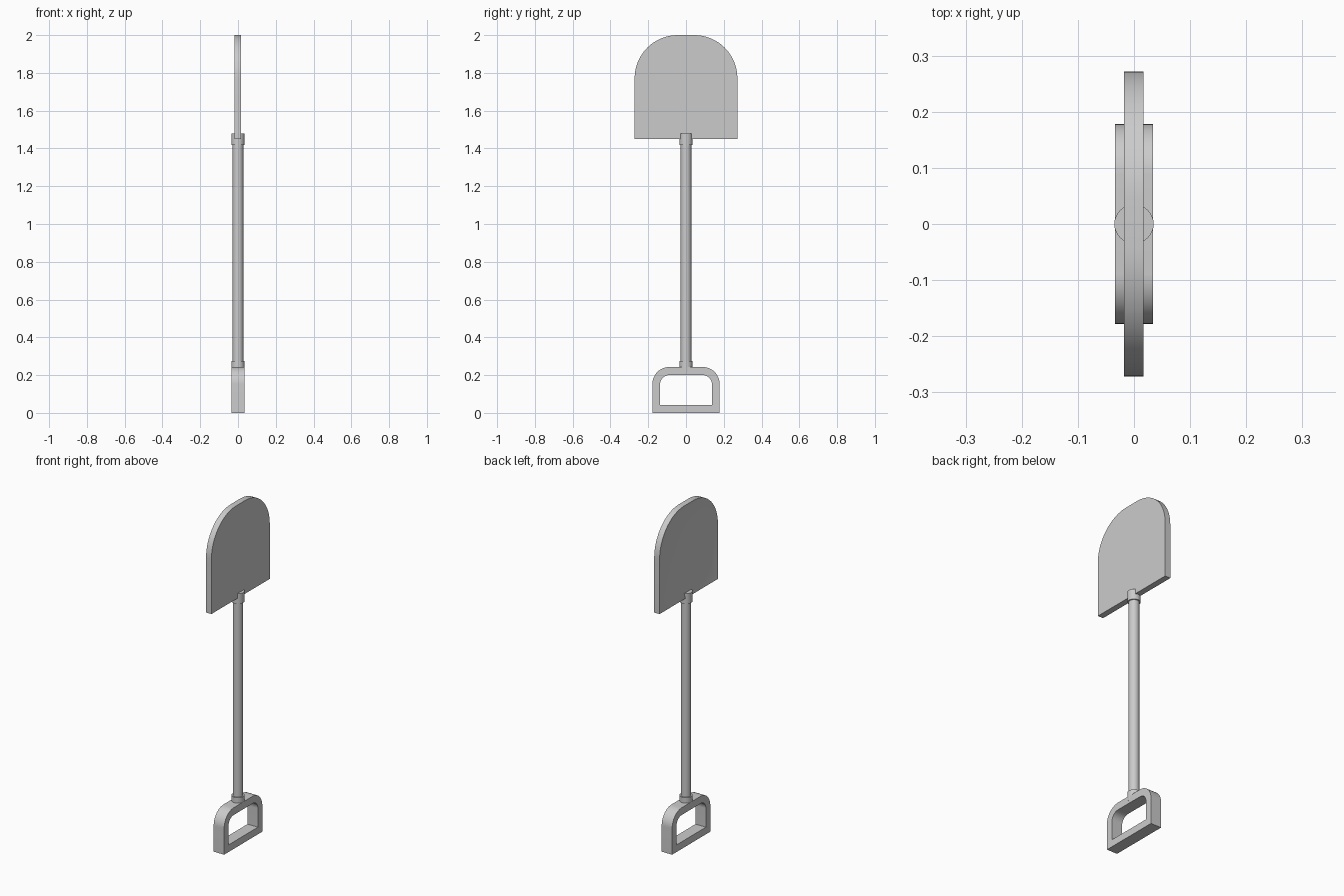
import bpy, bmesh
from math import sin, cos, pi

if "Cube" in bpy.data.objects:
    bpy.data.objects.remove(bpy.data.objects["Cube"])


def arch(half, bottom, top, radius, n=16):
    """Square-bottomed outline in (y, z) with two rounded upper corners."""
    pts = [(-half, bottom), (half, bottom)]
    for cy, start in ((half - radius, 0), (radius - half, pi / 2)):
        for i in range(n + 1):
            a = start + i / n * pi / 2
            pts.append((cy + radius * cos(a), top - radius + radius * sin(a)))
    return pts


def loft(name, loops, closed):
    """Skin a series of (x, outline) loops; either cap the ends or join them into a ring."""
    bm = bmesh.new()
    rings = [[bm.verts.new((x, y, z)) for y, z in pts] for x, pts in loops]
    pairs = list(zip(rings, rings[1:]))
    if closed:
        pairs.append((rings[-1], rings[0]))
    for a, b in pairs:
        for i in range(len(a)):
            j = (i + 1) % len(a)
            bm.faces.new((a[i], a[j], b[j], b[i]))
    if not closed:
        bm.faces.new(rings[0])
        bm.faces.new(rings[-1])
    bmesh.ops.recalc_face_normals(bm, faces=bm.faces)
    mesh = bpy.data.meshes.new(name)
    bm.to_mesh(mesh)
    bm.free()
    ob = bpy.data.objects.new(name, mesh)
    bpy.context.collection.objects.link(ob)
    smooth(ob)


def smooth(ob):
    bpy.ops.object.select_all(action='DESELECT')
    ob.select_set(True)
    bpy.context.view_layer.objects.active = ob
    bpy.ops.object.shade_smooth_by_angle()


def tube(name, radius, z0, z1):
    bpy.ops.mesh.primitive_cylinder_add(vertices=32, radius=radius, depth=z1 - z0,
                                        location=(0, 0, (z0 + z1) / 2))
    bpy.context.object.name = name
    smooth(bpy.context.object)


# Blade: flat on +x, shallow dished face on -x
outer = arch(0.272, 1.45, 2.0, 0.228)
inner = arch(0.222, 1.50, 1.95, 0.178)
loft("blade", [(0.017, outer), (-0.018, outer), (-0.006, inner)], False)

# D-shaped grip: outer and inner outlines joined into a frame
grip_out = arch(0.178, 0.0, 0.243, 0.09)
grip_in = arch(0.137, 0.042, 0.2, 0.048)
loft("grip", [(0.034, grip_out), (-0.034, grip_out),
              (-0.034, grip_in), (0.034, grip_in)], True)

# Shaft and the two collars
tube("shaft", 0.028, 0.22, 1.46)
tube("grip_collar", 0.035, 0.217, 0.275)
tube("blade_collar", 0.035, 1.418, 1.478)
